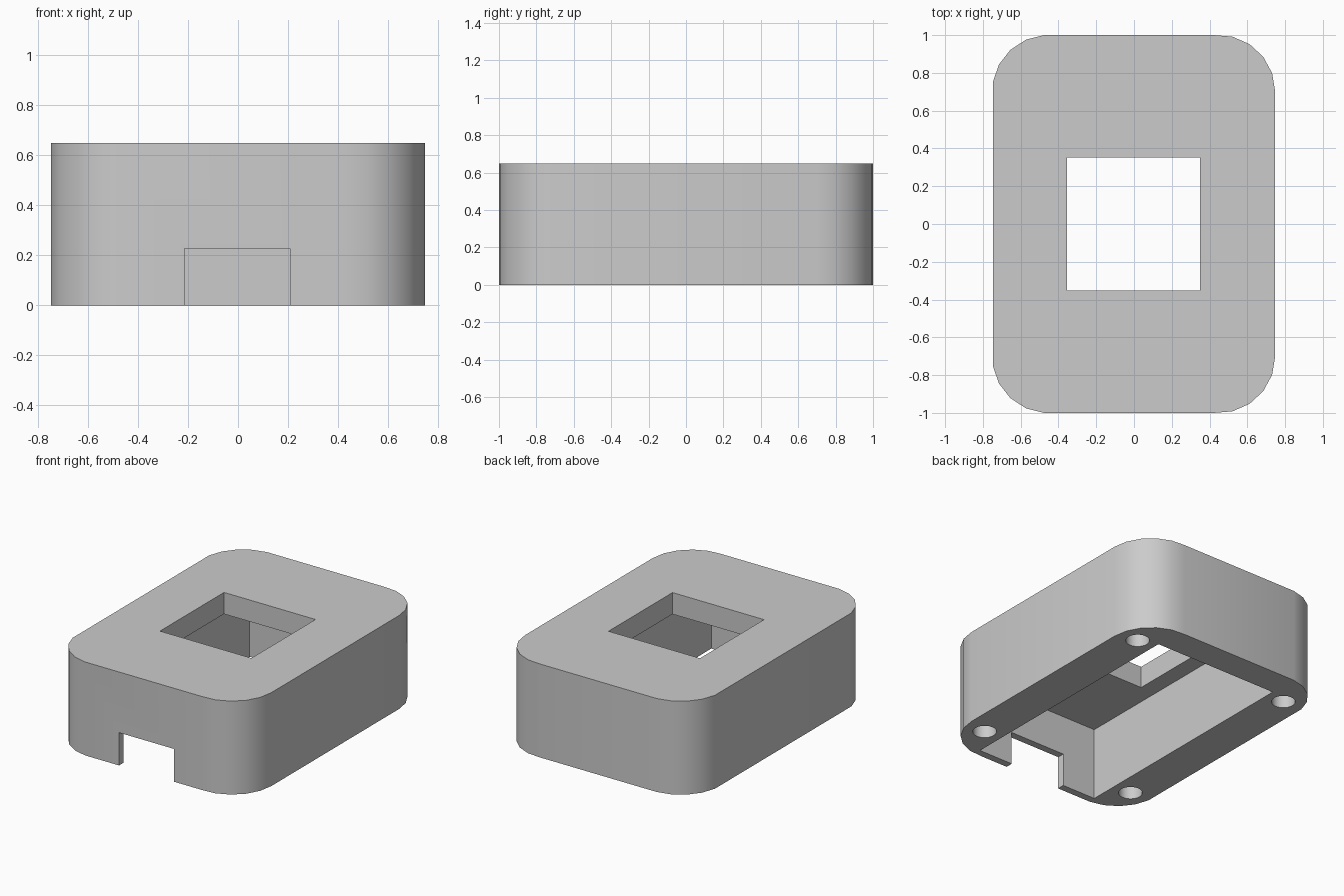
import bpy
import bmesh
from math import cos, sin, tau

default = bpy.data.objects.get("Cube")
if default:
    bpy.data.objects.remove(default, do_unlink=True)

HEIGHT = 0.65
RADIUS, SIDES = 0.3, 19

grey = bpy.data.materials.new("plain grey")
grey.use_nodes = True
grey.diffuse_color = (0.6, 0.6, 0.6, 1)
grey.node_tree.nodes["Principled BSDF"].inputs["Base Color"].default_value = (0.6, 0.6, 0.6, 1)


def prism(name, outline, z0, z1):
    """Extrude a counter-clockwise outline from z0 to z1."""
    bm = bmesh.new()
    base = bm.faces.new([bm.verts.new((x, y, z0)) for x, y in outline])
    top = bmesh.ops.extrude_face_region(bm, geom=[base])["geom"]
    verts = [v for v in top if isinstance(v, bmesh.types.BMVert)]
    bmesh.ops.translate(bm, verts=verts, vec=(0, 0, z1 - z0))
    bmesh.ops.recalc_face_normals(bm, faces=bm.faces)
    mesh = bpy.data.meshes.new(name)
    bm.to_mesh(mesh)
    bm.free()
    mesh.materials.append(grey)
    obj = bpy.data.objects.new(name, mesh)
    bpy.context.collection.objects.link(obj)
    return obj


def rectangle(x0, x1, y0, y1):
    return [(x0, y0), (x1, y0), (x1, y1), (x0, y1)]


def circle(cx, cy, r, n):
    return [(cx + r * cos(tau * i / n), cy + r * sin(tau * i / n)) for i in range(n)]


# Rounded outline: a faceted circle spread over the four corner centres
outline = []
for x, y in circle(0, 0, RADIUS, SIDES):
    cx = 0.4475 if x > 0 else -0.4515
    if abs(y) < 0.001:
        outline += [(cx + x, -0.701), (cx + x, 0.701)]
    else:
        # The vertex nearest the top or bottom serves both ends of the short side
        cy = 0.701 if y > 0 else -0.701
        if abs(y) > 0.995 * RADIUS:
            ends = [(0.4475 + x, cy + y), (-0.4515 + x, cy + y)]
            outline += ends if y > 0 else ends[::-1]
        else:
            outline.append((cx + x, cy + y))

case = prism("case_shell", outline, 0, HEIGHT)

# Openings: hollow underside, square top window, front cable notch, screw holes
cutters = [
    prism("pocket_cutter", rectangle(-0.47, 0.47, -0.95, 0.8), -0.1, 0.5),
    prism("window_cutter", rectangle(-0.354, 0.35, -0.352, 0.352), 0.4, 0.8),
    prism("notch_cutter", rectangle(-0.215, 0.209, -1.1, -0.9), -0.1, 0.228),
]
for sx in (-1, 1):
    for sy in (-1, 1):
        cutters.append(prism("screw_hole_cutter", circle(sx * 0.6, sy * 0.75, 0.075, 24), -0.1, 0.5))

bpy.ops.object.select_all(action="DESELECT")
bpy.context.view_layer.objects.active = case
case.select_set(True)
for cutter in cutters:
    cut = case.modifiers.new(cutter.name, "BOOLEAN")
    cut.operation = "DIFFERENCE"
    cut.solver = "EXACT"
    cut.object = cutter
    bpy.ops.object.modifier_apply(modifier=cut.name)
    bpy.data.objects.remove(cutter, do_unlink=True)

bpy.ops.object.shade_smooth_by_angle()
